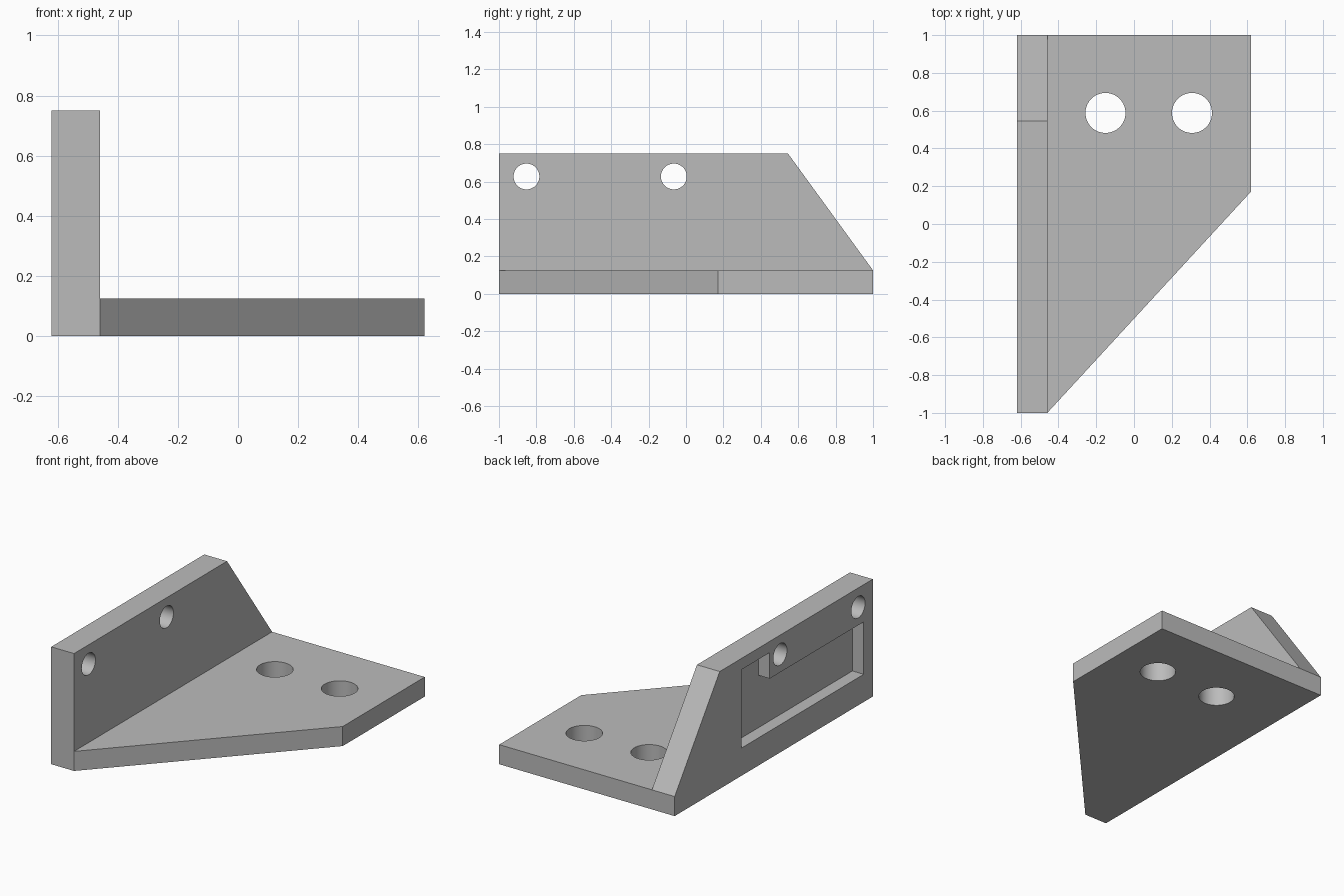
import bpy
import bmesh
import math
from mathutils import Matrix, Vector

if "Cube" in bpy.data.objects:
    bpy.data.objects.remove(bpy.data.objects["Cube"], do_unlink=True)

# Main dimensions
LEFT, INNER, RIGHT = -0.62, -0.459, 0.62
PLATE_TOP, WALL_TOP = 0.125, 0.75
POCKET_DEPTH = 0.08

grey = bpy.data.materials.new("plain grey")
grey.use_nodes = True
colour = (0.5, 0.5, 0.5, 1)
grey.diffuse_color = colour
grey.node_tree.nodes["Principled BSDF"].inputs["Base Color"].default_value = colour


def prism(name, points, offset):
    """Closed solid made by sweeping a flat outline along an offset."""
    bm = bmesh.new()
    face = bm.faces.new([bm.verts.new(p) for p in points])
    swept = bmesh.ops.extrude_face_region(bm, geom=[face])["geom"]
    moved = [v for v in swept if isinstance(v, bmesh.types.BMVert)]
    bmesh.ops.translate(bm, verts=moved, vec=Vector(offset))
    bmesh.ops.recalc_face_normals(bm, faces=bm.faces)
    return finish(name, bm)


def cylinder(name, centre, radius, length, axis):
    """Round cutter along x or z."""
    bm = bmesh.new()
    turn = Matrix.Rotation(math.pi / 2, 4, "Y") if axis == "X" else Matrix()
    bmesh.ops.create_cone(bm, cap_ends=True, segments=64, radius1=radius,
                          radius2=radius, depth=length,
                          matrix=Matrix.Translation(centre) @ turn)
    return finish(name, bm)


def finish(name, bm):
    mesh = bpy.data.meshes.new(name)
    bm.to_mesh(mesh)
    bm.free()
    mesh.materials.append(grey)
    obj = bpy.data.objects.new(name, mesh)
    bpy.context.collection.objects.link(obj)
    return obj


def combine(target, other, operation):
    """Apply a boolean and discard the second solid."""
    mod = target.modifiers.new(operation.title(), "BOOLEAN")
    mod.operation, mod.object, mod.solver = operation, other, "EXACT"
    bpy.context.view_layer.objects.active = target
    bpy.ops.object.modifier_apply(modifier=mod.name)
    bpy.data.objects.remove(other, do_unlink=True)


# Upright wall with a sloped back end
wall_outline = [(-1, 0), (1, 0), (1, PLATE_TOP), (0.545, WALL_TOP), (-1, WALL_TOP)]
bracket = prism("angle_bracket", [(LEFT, y, z) for y, z in wall_outline],
                (INNER - LEFT, 0, 0))

# Base plate with a diagonal front edge
plate_outline = [(INNER, -1), (RIGHT, 0.172), (RIGHT, 1), (INNER, 1)]
plate = prism("base_plate", [(x, y, 0) for x, y in plate_outline], (0, 0, PLATE_TOP))
combine(bracket, plate, "UNION")

# L-shaped pocket in the outer face of the wall
pocket_outline = [(-0.909, 0.177), (0.323, 0.177), (0.323, 0.678),
                  (0.04, 0.678), (0.04, 0.512), (-0.909, 0.512)]
pocket = prism("pocket_cutter", [(LEFT - 0.1, y, z) for y, z in pocket_outline],
               (POCKET_DEPTH + 0.1, 0, 0))
combine(bracket, pocket, "DIFFERENCE")

# Bolt holes through the wall
for y in (-0.853, -0.065):
    hole = cylinder("wall_hole_cutter", ((LEFT + INNER) / 2, y, 0.627), 0.069, 0.5, "X")
    combine(bracket, hole, "DIFFERENCE")

# Bolt holes through the plate
for x in (-0.151, 0.307):
    hole = cylinder("plate_hole_cutter", (x, 0.588, PLATE_TOP / 2), 0.106, 0.5, "Z")
    combine(bracket, hole, "DIFFERENCE")

# Smooth hole walls, crisp edges
bpy.ops.object.select_all(action="DESELECT")
bracket.select_set(True)
bpy.context.view_layer.objects.active = bracket
bpy.ops.object.shade_smooth_by_angle(angle=math.radians(30))
